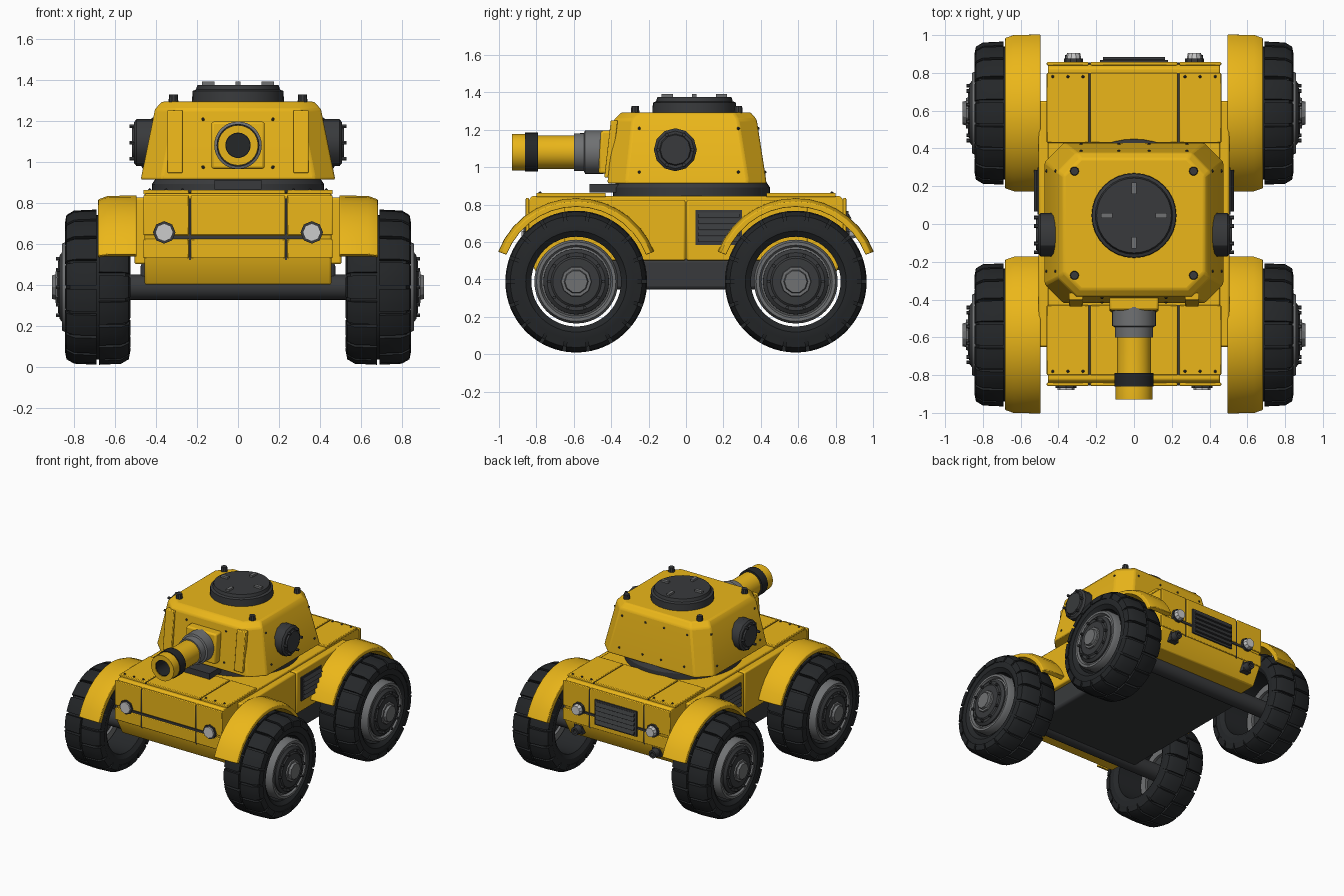
import bpy, bmesh
from math import sin, cos, pi, radians
from mathutils import Matrix

if "Cube" in bpy.data.objects:
    bpy.data.objects.remove(bpy.data.objects["Cube"])


def material(name, col):
    m = bpy.data.materials.new(name)
    m.diffuse_color = (*col, 1)
    m.use_nodes = True
    m.node_tree.nodes["Principled BSDF"].inputs["Base Color"].default_value = m.diffuse_color
    return m


YELLOW = material("yellow_paint", (0.83, 0.47, 0.01))
RUBBER = material("rubber", (0.018, 0.020, 0.022))
DARK = material("dark_metal", (0.04, 0.042, 0.045))
GREY = material("grey_metal", (0.16, 0.165, 0.17))
LAMP = material("lamp_glass", (0.75, 0.77, 0.78))


def loft(bm, rings, wrap=False):
    vs = [[bm.verts.new(p) for p in r] for r in rings]
    n = len(vs[0])
    for a, b in zip(vs, vs[1:] + (vs[:1] if wrap else [])):
        for i in range(n):
            j = (i + 1) % n
            bm.faces.new((a[i], a[j], b[j], b[i]))
    if not wrap:
        bm.faces.new(vs[0])
        bm.faces.new(vs[-1])


def lathe(bm, profile, axis, c=(0, 0, 0), segs=32, a0=0, a1=360):
    """Turn a closed (along axis, radius) profile around an axis."""
    full = a1 - a0 >= 360
    rings = []
    for k in range(segs if full else segs + 1):
        a = radians(a0 + (a1 - a0) * k / segs)
        ring = []
        for h, r in profile:
            u, v = r * cos(a), r * sin(a)
            p = {'X': (h, u, v), 'Y': (u, h, v), 'Z': (u, v, h)}[axis]
            ring.append([p[i] + c[i] for i in range(3)])
        rings.append(ring)
    loft(bm, rings, full)


def rod(bm, h0, h1, r, axis, c=(0, 0, 0), segs=32, r1=None):
    lathe(bm, [(h0, 0), (h0, r), (h1, r if r1 is None else r1), (h1, 0)], axis, c, segs, radians(0), 360)


def box(bm, x0, x1, y0, y1, z0, z1, lean=0):
    """Box whose top may be shifted along y."""
    loft(bm, [[(x0, y0 + d, z), (x1, y0 + d, z), (x1, y1 + d, z), (x0, y1 + d, z)]
              for z, d in ((z0, 0), (z1, lean))])


def finish(name, bm, mat, mirror="", bevel=0):
    bmesh.ops.remove_doubles(bm, verts=bm.verts, dist=1e-5)
    bmesh.ops.recalc_face_normals(bm, faces=bm.faces)
    me = bpy.data.meshes.new(name)
    bm.to_mesh(me)
    bm.free()
    me.materials.append(mat)
    ob = bpy.data.objects.new(name, me)
    bpy.context.collection.objects.link(ob)
    if bevel:
        b = ob.modifiers.new("bevel", 'BEVEL')
        b.width, b.segments, b.limit_method = bevel, 2, 'ANGLE'
    if mirror:
        m = ob.modifiers.new("mirror", 'MIRROR')
        m.use_axis = ["X" in mirror, "Y" in mirror, False]
    return ob


new = bmesh.new
WC = (0, -0.587, 0.388)  # wheel centre

# Tyres: hollow carcass with two staggered rows of tread blocks
bm = new()
lathe(bm, [(0.55, 0.24), (0.53, 0.27), (0.53, 0.32), (0.55, 0.352), (0.82, 0.352),
           (0.838, 0.32), (0.838, 0.27), (0.815, 0.24)], 'X', WC, 48)
finish("tyre", bm, RUBBER, "XY")
bm = new()
for k in range(18):
    for side, off in ((1, 0), (-1, 10)):
        prof = [(0.685 + side * h, r) for h, r in
                ((0.006, 0.34), (0.006, 0.379), (0.115, 0.374), (0.152, 0.352), (0.16, 0.31), (0.14, 0.31))]
        lathe(bm, prof, 'X', WC, 3, k * 20 + off + 1.3, k * 20 + off + 18.7)
finish("tread_blocks", bm, RUBBER, "XY")

# Wheel hubs: grey rim, dark dish, centre cap and lug bolts
bm = new()
lathe(bm, [(0.74, 0.17), (0.74, 0.222), (0.835, 0.224), (0.858, 0.212), (0.858, 0.195),
           (0.84, 0.185), (0.85, 0.17)], 'X', WC, 40)
finish("wheel_rim", bm, GREY, "XY")
bm = new()
lathe(bm, [(0.76, 0), (0.76, 0.18), (0.855, 0.175), (0.87, 0.155), (0.87, 0.135), (0.878, 0.125), (0.882, 0)],
      'X', WC, 40)
finish("hub_dish", bm, DARK, "XY")
bm = new()
lathe(bm, [(0.87, 0), (0.87, 0.085), (0.89, 0.08), (0.89, 0.065), (0.908, 0.06), (0.908, 0)], 'X', WC, 10)
finish("hub_cap", bm, GREY, "XY")
bm = new()
for k in range(10):
    a = k * pi / 5
    rod(bm, 0.865, 0.888, 0.01, 'X', (0, WC[1] + 0.145 * cos(a), WC[2] + 0.145 * sin(a)), 6)
finish("lug_bolts", bm, DARK, "XY")

# Axles and underbody
bm = new()
rod(bm, -0.79, 0.79, 0.062, 'X', WC, 24)
finish("axle", bm, DARK, "Y")
bm = new()
box(bm, -0.475, 0.475, -0.62, 0.62, 0.345, 0.51)
finish("underbody", bm, DARK, bevel=0.02)

# Hull: long body with sloped ends, wider middle section
bm = new()
prof = [(-0.78, 0.40), (-0.845, 0.52), (-0.845, 0.815), (-0.825, 0.845),
        (0.825, 0.845), (0.848, 0.815), (0.848, 0.52), (0.78, 0.40)]
loft(bm, [[(x, y, z) for y, z in prof] for x in (-0.455, 0.455)])
finish("hull", bm, YELLOW, bevel=0.008)
bm = new()
box(bm, 0.40, 0.505, -0.65, -0.003, 0.50, 0.825)
finish("hull_side", bm, YELLOW, "XY", 0.01)

# Raised armour panels on deck, nose and tail, with dark seams
bm = new()
for x0, x1 in ((-0.462, -0.24), (-0.23, 0.23), (0.24, 0.462)):
    box(bm, x0, x1, -0.80, -0.43, 0.84, 0.862)
    box(bm, x0, x1, -0.857, -0.84, 0.53, 0.622)
    box(bm, x0, x1, -0.857, -0.84, 0.642, 0.835)
finish("armour_panels", bm, YELLOW, "Y", 0.005)
bm = new()
box(bm, -0.36, 0.36, -0.856, -0.84, 0.624, 0.64)
for x in (-0.235, 0.235):
    box(bm, x - 0.005, x + 0.005, -0.85, -0.84, 0.52, 0.82)
    box(bm, x - 0.005, x + 0.005, -0.80, -0.43, 0.84, 0.852)
finish("panel_seams", bm, DARK, "Y")

# Fenders: crowned arches above the inner half of each tyre
bm = new()
lathe(bm, [(0.495, 0.41), (0.495, 0.447), (0.635, 0.445), (0.682, 0.428), (0.682, 0.398), (0.66, 0.41)],
      'X', WC, 14, 21, 159)
finish("fender", bm, YELLOW, "XY", 0.004)

# Louvred vents on both sides and at the rear
bm = new()
box(bm, 0.49, 0.512, 0.05, 0.30, 0.585, 0.77)
for k in range(5):
    z = 0.60 + k * 0.033
    loft(bm, [[(0.50, y, z), (0.53, y, z), (0.515, y, z + 0.026), (0.50, y, z + 0.026)] for y in (0.065, 0.285)])
finish("side_vent", bm, DARK, "X")
bm = new()
box(bm, -0.18, 0.18, 0.84, 0.868, 0.57, 0.765)
for k in range(5):
    z = 0.585 + k * 0.035
    loft(bm, [[(x, 0.85, z), (x, 0.885, z), (x, 0.87, z + 0.026), (x, 0.85, z + 0.026)] for x in (-0.165, 0.165)])
finish("rear_vent", bm, DARK)

# Lamps and rear tow hooks
bm = new()
rod(bm, -0.868, -0.84, 0.055, 'Y', (0.36, 0, 0.655), 8)
rod(bm, 0.84, 0.875, 0.05, 'Y', (0.32, 0, 0.655), 10)
finish("lamp_housing", bm, DARK, "X")
bm = new()
rod(bm, -0.88, -0.86, 0.044, 'Y', (0.36, 0, 0.655), 8, 0.044)
rod(bm, 0.87, 0.905, 0.042, 'Y', (0.32, 0, 0.655), 10, 0.035)
finish("lamp", bm, LAMP, "X")
bm = new()
box(bm, 0.30, 0.37, 0.80, 0.85, 0.45, 0.52)
lathe(bm, [(0.85, 0.015), (0.85, 0.034), (0.895, 0.03), (0.895, 0.015)], 'Y', (0.335, 0, 0.485), 12)
finish("tow_hook", bm, DARK, "X")

# Turret ring and front block
bm = new()
lathe(bm, [(0.84, 0), (0.84, 0.42), (0.89, 0.42), (0.92, 0.40), (0.92, 0)], 'Z', (0, 0.03, 0), 48)
box(bm, -0.115, 0.115, -0.515, -0.35, 0.865, 0.91)
finish("turret_ring", bm, DARK)


# Turret: eight-sided tapered shell with bevelled top
def octagon(hx, y0, y1, c, z):
    return [(x, y, z) for x, y in ((-hx + c, y0), (hx - c, y0), (hx, y0 + c), (hx, y1 - c),
                                   (hx - c, y1), (-hx + c, y1), (-hx, y1 - c), (-hx, y0 + c))]


bm = new()
loft(bm, [octagon(0.475, -0.42, 0.43, 0.10, 0.912), octagon(0.470, -0.418, 0.428, 0.10, 0.935),
          octagon(0.405, -0.385, 0.378, 0.10, 1.255), octagon(0.372, -0.345, 0.345, 0.09, 1.293)])
finish("turret", bm, YELLOW, bevel=0.01)
bm = new()
box(bm, 0.27, 0.345, -0.437, -0.40, 0.945, 1.25, 0.035)
finish("turret_front_plate", bm, YELLOW, "X", 0.005)

# Roof hatch, its clamps, corner studs and side hatches
HC = (0, 0.045, 0)
bm = new()
lathe(bm, [(1.28, 0), (1.28, 0.225), (1.345, 0.222), (1.352, 0.205), (1.375, 0.198), (1.375, 0)], 'Z', HC, 32)
finish("roof_hatch", bm, DARK)
bm = new()
for k in range(4):
    a = k * pi / 2
    x, y = 0.145 * cos(a), HC[1] + 0.145 * sin(a)
    w, d = (0.03, 0.012) if k % 2 == 0 else (0.012, 0.03)
    box(bm, x - w, x + w, y - d, y + d, 1.37, 1.39)
finish("hatch_clamps", bm, GREY)
bm = new()
for y in (-0.272, 0.28):
    rod(bm, 1.28, 1.328, 0.025, 'Z', (0.315, y, 0), 10, 0.021)
finish("roof_studs", bm, DARK, "X")
bm = new()
SC = (0, -0.057, 1.093)
lathe(bm, [(0.40, 0), (0.40, 0.115), (0.495, 0.115), (0.507, 0.10), (0.507, 0.085), (0.518, 0.08), (0.518, 0)],
      'X', SC, 12)
for k in range(6):
    a = k * pi / 3
    rod(bm, 0.50, 0.53, 0.01, 'X', (0, SC[1] + 0.092 * cos(a), SC[2] + 0.092 * sin(a)), 6)
finish("side_hatch", bm, DARK, "X")

# Cannon: mantlet, collar, barrel with open bore, dark band
GC = (0, 0, 1.08)
bm = new()
box(bm, -0.13, 0.13, -0.468, -0.36, 0.965, 1.195, 0.012)
finish("mantlet", bm, YELLOW, bevel=0.012)
bm = new()
lathe(bm, [(-0.44, 0), (-0.44, 0.116), (-0.54, 0.116), (-0.545, 0.102), (-0.60, 0.10), (-0.60, 0)], 'Y', GC, 32)
finish("gun_collar", bm, GREY)
bm = new()
lathe(bm, [(-0.5, 0), (-0.5, 0.09), (-0.79, 0.09), (-0.86, 0.098), (-0.93, 0.098), (-0.93, 0.062),
           (-0.70, 0.062), (-0.70, 0)], 'Y', GC, 32)
finish("gun_barrel", bm, YELLOW)
bm = new()
lathe(bm, [(-0.79, 0.08), (-0.79, 0.104), (-0.86, 0.104), (-0.86, 0.08)], 'Y', GC, 32)
lathe(bm, [(-0.925, 0.0635), (-0.925, 0.058), (-0.72, 0.058), (-0.72, 0), (-0.69, 0), (-0.69, 0.0635)], 'Y', GC, 32)
finish("barrel_band_and_bore", bm, RUBBER)

# Rivets along deck edges and turret faces
spots = []
for x in (0.27, 0.35, 0.43):
    spots += [(x, s * 0.78, 0.862) for s in (-1, 1)]
for t in (0.12, 0.85):
    z = 0.935 + 0.32 * t
    spots += [(0.47 - 0.065 * t, y, z) for y in (-0.25, 0.28)]
    spots += [(x, 0.428 - 0.05 * t, z) for x in (0.08, 0.28)]
    spots += [(0.17, -0.418 + 0.033 * t, z)]
bm = new()
for p in spots:
    bmesh.ops.create_icosphere(bm, subdivisions=1, radius=0.009, matrix=Matrix.Translation(p))
finish("rivets", bm, DARK, "X")

# Smooth curved surfaces, keep edges sharp
bpy.ops.object.select_all(action='SELECT')
bpy.context.view_layer.objects.active = bpy.data.objects["hull"]
bpy.ops.object.shade_smooth_by_angle(angle=radians(30))
